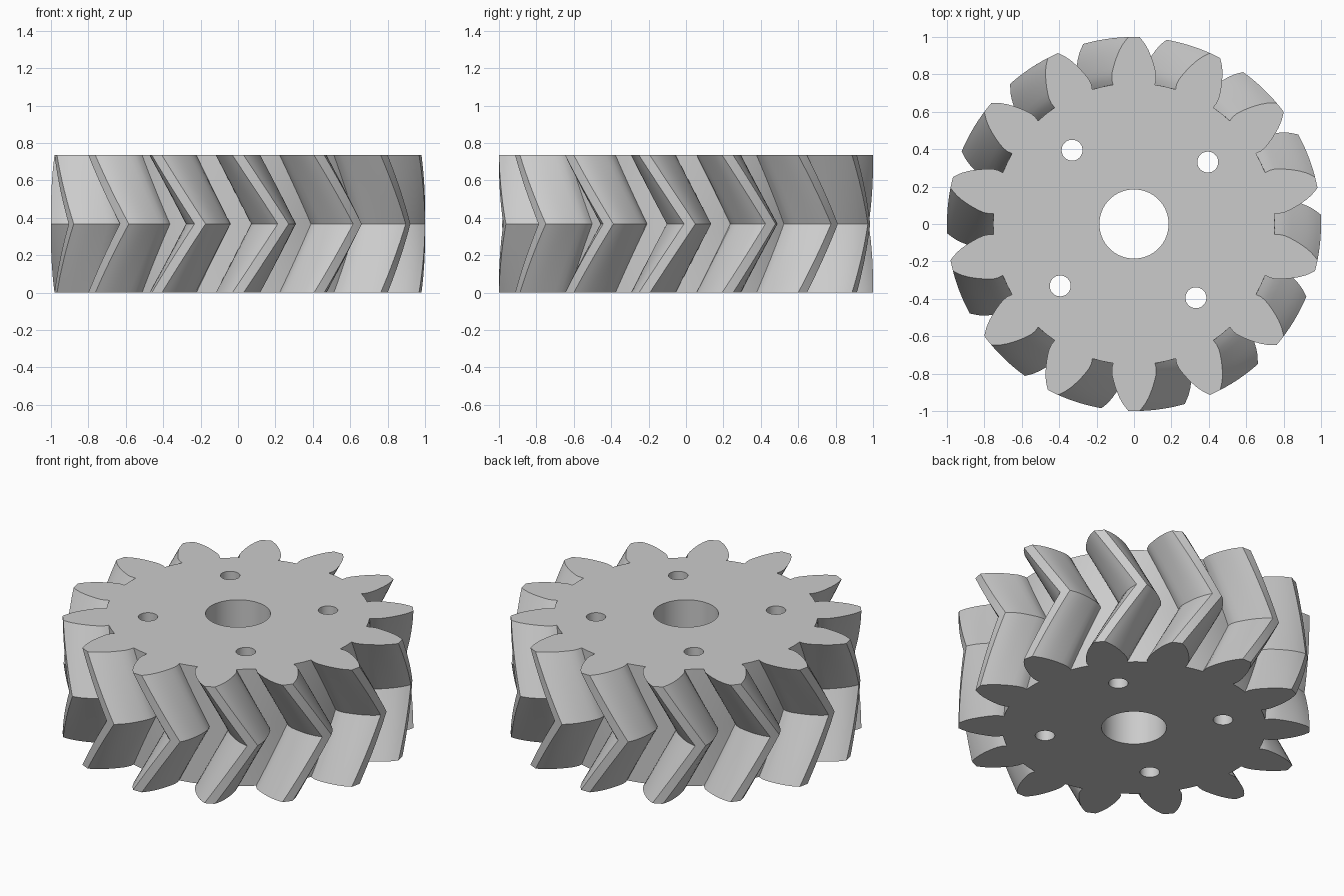
import bpy, bmesh, math
from mathutils import Matrix, Vector

cube = bpy.data.objects.get("Cube")
if cube:
    bpy.data.objects.remove(cube, do_unlink=True)

TEETH = 14
HEIGHT = 0.735
TWIST = math.radians(14)
LAYERS = 16          # even, so one layer lies on the chevron ridge
PITCH = math.tau / TEETH

# Half of a tooth: (radius, half thickness), root to tip
FLANK = [(0.753, 0.112), (0.78, 0.119), (0.81, 0.119), (0.84, 0.112), (0.87, 0.103),
         (0.90, 0.092), (0.93, 0.079), (0.96, 0.062), (0.98, 0.047), (1.0, 0.03)]


def polar(r, a):
    return Vector((r * math.cos(a), r * math.sin(a), 0))


def gear_outline():
    points = []
    for t in range(TEETH):
        axis = (t + 0.5) * PITCH
        points.append(polar(FLANK[0][0], t * PITCH))      # middle of the root gap
        points += [polar(r, axis - w / r) for r, w in FLANK]
        points.append(polar(FLANK[-1][0], axis))
        points += [polar(r, axis + w / r) for r, w in reversed(FLANK)]
    return points


def circle(radius, centre, segments):
    return [centre + polar(radius, i * math.tau / segments) for i in range(segments)]


def sweep(bm, points, layers, twist):
    """Stack turned copies of a closed outline and return the two end loops."""
    rings = []
    for k in range(layers + 1):
        f = k / layers
        turn = Matrix.Rotation(twist * (1 - abs(2 * f - 1)), 3, 'Z')
        lift = Vector((0, 0, HEIGHT * f))
        rings.append([bm.verts.new(turn @ p + lift) for p in points])
    n = len(points)
    for low, high in zip(rings, rings[1:]):
        for i in range(n):
            j = (i + 1) % n
            bm.faces.new((low[i], low[j], high[j], high[i]))
    return [[bm.edges.get((ring[i], ring[(i + 1) % n])) for i in range(n)]
            for ring in (rings[0], rings[-1])]


bm = bmesh.new()

# Toothed rim, centre bore and four bolt holes
loops = [sweep(bm, gear_outline(), LAYERS, TWIST),
         sweep(bm, circle(0.185, Vector(), 64), 1, 0)]
for q in range(4):
    centre = polar(0.515, math.radians(40) + q * math.pi / 2)
    loops.append(sweep(bm, circle(0.056, centre, 32), 1, 0))

# Flat bottom and top faces around the holes
for end, normal in ((0, (0, 0, -1)), (1, (0, 0, 1))):
    edges = [e for pair in loops for e in pair[end]]
    bmesh.ops.triangle_fill(bm, edges=edges, use_beauty=True, normal=normal)
bmesh.ops.recalc_face_normals(bm, faces=bm.faces[:])

mesh = bpy.data.meshes.new("herringbone_gear")
bm.to_mesh(mesh)
bm.free()
gear = bpy.data.objects.new("herringbone_gear", mesh)
bpy.context.collection.objects.link(gear)

# Plain grey metal
grey = bpy.data.materials.new("light_grey")
grey.use_nodes = True
colour = (0.6, 0.6, 0.6, 1)
grey.diffuse_color = colour
grey.node_tree.nodes["Principled BSDF"].inputs["Base Color"].default_value = colour
mesh.materials.append(grey)

bpy.ops.object.select_all(action='DESELECT')
gear.select_set(True)
bpy.context.view_layer.objects.active = gear
bpy.ops.object.shade_smooth_by_angle(angle=math.radians(25))
